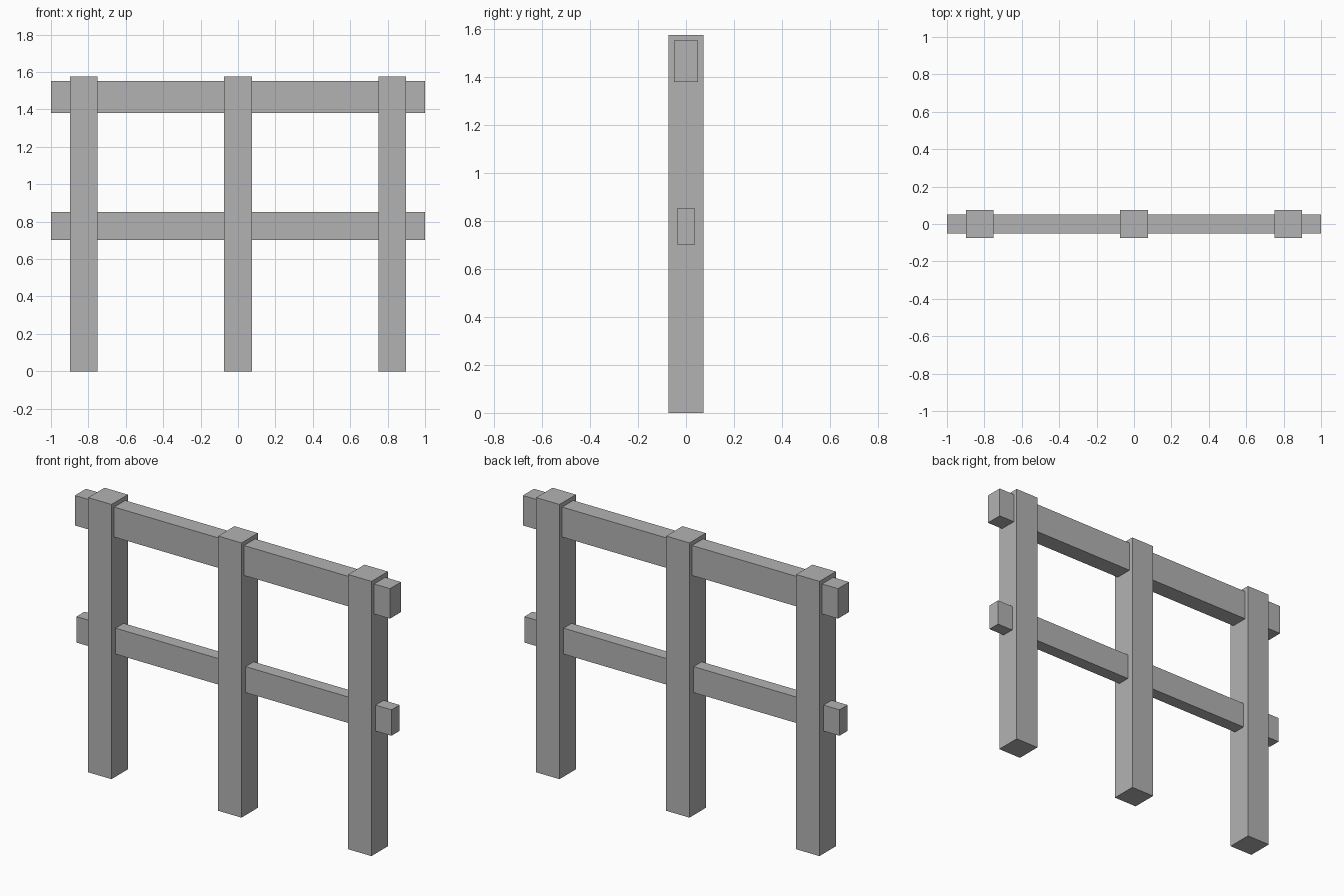
import bpy

# Remove the default cube
cube = bpy.data.objects.get("Cube")
if cube:
    bpy.data.objects.remove(cube, do_unlink=True)

# Single plain grey finish
GREY = (0.45, 0.45, 0.45, 1.0)
grey = bpy.data.materials.new("plain grey")
grey.use_nodes = True
grey.diffuse_color = GREY
grey.node_tree.nodes["Principled BSDF"].inputs["Base Color"].default_value = GREY


def beam(name, x, bottom, top, width, depth):
    """Square-edged timber centred on x and y = 0, between two heights."""
    bpy.ops.mesh.primitive_cube_add(size=1, location=(x, 0, (bottom + top) / 2))
    obj = bpy.context.object
    obj.name = obj.data.name = name
    obj.scale = (width, depth, top - bottom)
    bpy.ops.object.transform_apply(location=False, rotation=False, scale=True)
    obj.data.materials.append(grey)
    return obj


# Three upright posts
POST = 0.148
for name, x in (("right_post", -0.825), ("middle_post", 0), ("left_post", 0.825)):
    beam(name, x, 0, 1.576, POST, POST)

# Two rails running through the posts
beam("upper_rail", 0, 1.38, 1.552, 2, 0.1)
beam("lower_rail", 0, 0.703, 0.852, 2, 0.073)
